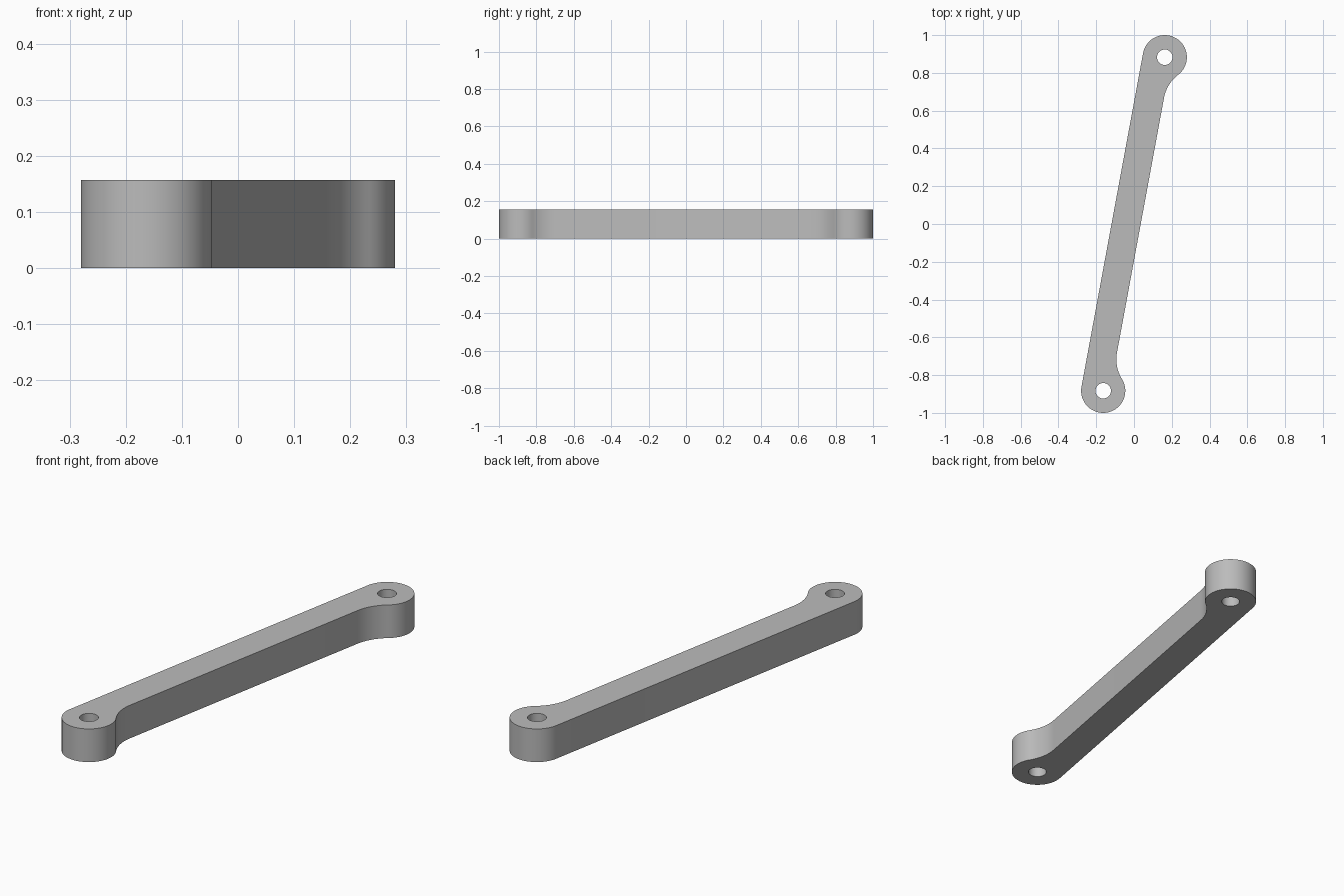
import bpy, bmesh
from math import sin, cos, pi, atan2, sqrt, hypot

old = bpy.data.objects.get("Cube")
if old:
    bpy.data.objects.remove(old, do_unlink=True)

HEIGHT = 0.157
BOSS_R = 0.117           # rounded ends
HOLE_R = 0.041
FILLET_R = 0.2           # blend between end and bar
BAR_SIDE = 0.035         # offset of the stepped side from the hole line
END_X, END_Y = 0.163, 0.883
HALF = hypot(END_X, END_Y)
TILT = -atan2(END_X, END_Y)

grey = bpy.data.materials.new("grey")
grey.use_nodes = True
colour = (0.5, 0.5, 0.5, 1)
grey.diffuse_color = colour
grey.node_tree.nodes["Principled BSDF"].inputs["Base Color"].default_value = colour


def arc(cx, cy, r, start, end, steps):
    angles = [start + (end - start) * i / steps for i in range(steps + 1)]
    return [(cx + r * cos(a), cy + r * sin(a)) for a in angles]


def prism(name, outline, z0, z1):
    """Extrude a closed outline from z0 to z1."""
    bm = bmesh.new()
    base = bm.faces.new([bm.verts.new((x, y, z0)) for x, y in outline])
    top = bmesh.ops.extrude_face_region(bm, geom=[base])["geom"]
    verts = [v for v in top if isinstance(v, bmesh.types.BMVert)]
    bmesh.ops.translate(bm, verts=verts, vec=(0, 0, z1 - z0))
    bmesh.ops.recalc_face_normals(bm, faces=bm.faces)
    mesh = bpy.data.meshes.new(name)
    bm.to_mesh(mesh)
    bm.free()
    mesh.materials.append(grey)
    obj = bpy.data.objects.new(name, mesh)
    bpy.context.collection.objects.link(obj)
    obj.rotation_euler.z = TILT
    return obj


# Outline of one end: boss arc, then concave fillet onto the bar's side
drop = sqrt((BOSS_R + FILLET_R) ** 2 - (BAR_SIDE + FILLET_R) ** 2)
join = atan2(drop, BAR_SIDE + FILLET_R)
end = arc(0, HALF, BOSS_R, pi, -join, 48)
end += arc(BAR_SIDE + FILLET_R, HALF - drop, FILLET_R, pi - join, pi, 16)[1:]

# Mirror the end lengthwise to close the link
link = prism("link_arm", end + [(x, -y) for x, y in reversed(end)], 0, HEIGHT)

# Pin holes through both ends
cutters = []
for side, y in (("front", -HALF), ("back", HALF)):
    ring = arc(0, y, HOLE_R, 0, 2 * pi, 40)[:-1]
    cutter = prism(side + "_hole_cutter", ring, -0.1, HEIGHT + 0.1)
    cutter.hide_render = True
    mod = link.modifiers.new(side + "_hole", "BOOLEAN")
    mod.operation = "DIFFERENCE"
    mod.solver = "EXACT"
    mod.object = cutter
    cutters.append(cutter)

bpy.ops.object.select_all(action="DESELECT")
link.select_set(True)
bpy.context.view_layer.objects.active = link
for name in [m.name for m in link.modifiers]:
    bpy.ops.object.modifier_apply(modifier=name)
for cutter in cutters:
    bpy.data.objects.remove(cutter, do_unlink=True)
bpy.ops.object.shade_smooth_by_angle(angle=pi / 6)
